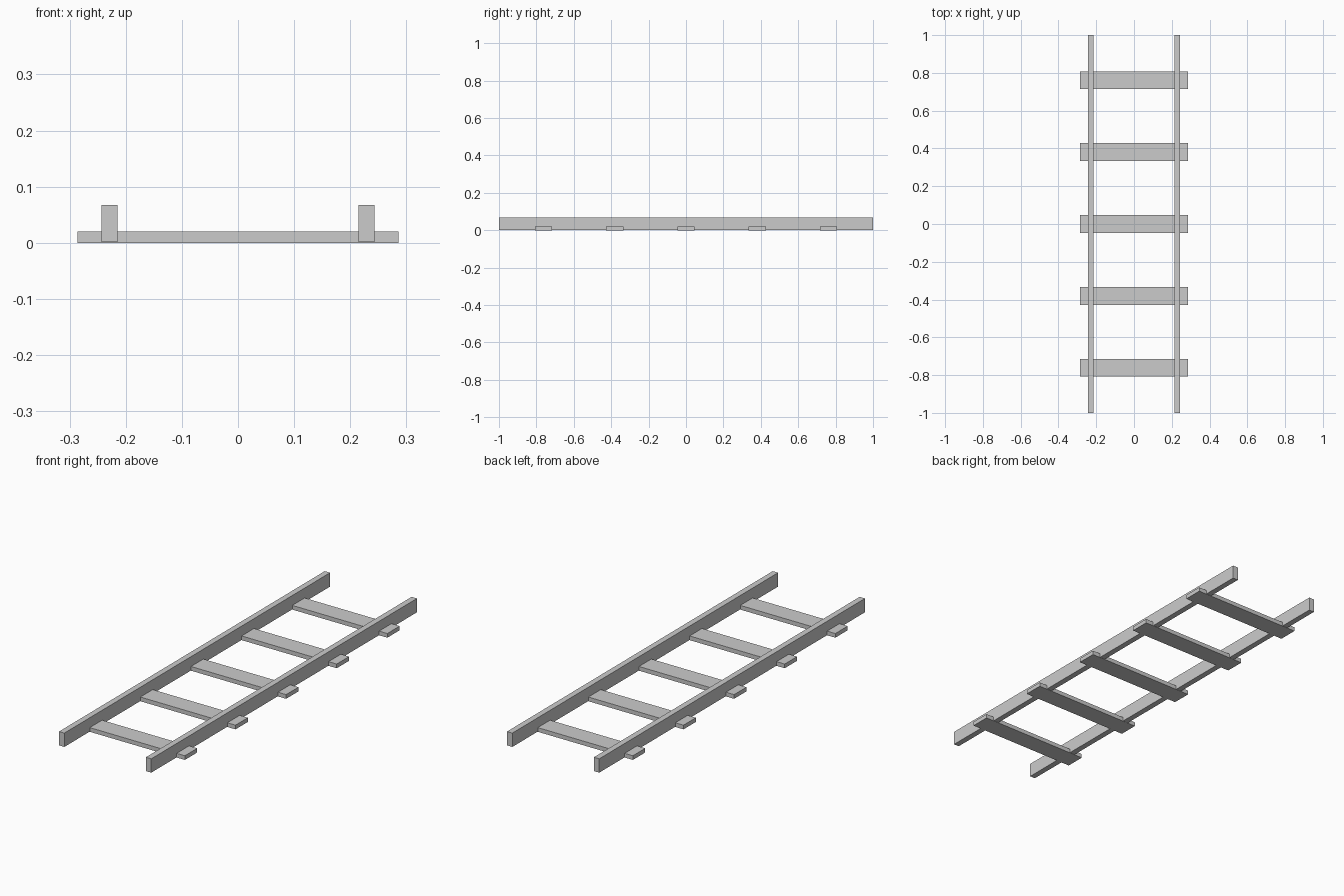
import bpy

if "Cube" in bpy.data.objects:
    bpy.data.objects.remove(bpy.data.objects["Cube"], do_unlink=True)

# Single plain grey
grey = bpy.data.materials.new("light_grey")
grey.use_nodes = True
colour = (0.6, 0.6, 0.6, 1)
grey.diffuse_color = colour
grey.node_tree.nodes["Principled BSDF"].inputs["Base Color"].default_value = colour


def box(name, center, size):
    bpy.ops.mesh.primitive_cube_add(size=1, location=center)
    obj = bpy.context.object
    obj.name = name
    obj.scale = size
    bpy.ops.object.transform_apply(location=False, rotation=False, scale=True)
    obj.data.materials.append(grey)
    return obj


RAIL_X, RAIL_WIDTH, RAIL_BOTTOM, RAIL_TOP = 0.229, 0.028, 0.001, 0.067
TIE_LENGTH, TIE_WIDTH, TIE_HEIGHT, TIE_SPACING = 0.572, 0.093, 0.02, 0.381

# Two long upright rails
for side, sign in (("left", 1), ("right", -1)):
    box(side + "_rail",
        (sign * RAIL_X, 0, (RAIL_BOTTOM + RAIL_TOP) / 2),
        (RAIL_WIDTH, 2, RAIL_TOP - RAIL_BOTTOM))

# Five evenly spaced cross ties
for i in range(5):
    box(f"cross_tie_{i + 1}",
        (0, (i - 2) * TIE_SPACING, TIE_HEIGHT / 2),
        (TIE_LENGTH, TIE_WIDTH, TIE_HEIGHT))
